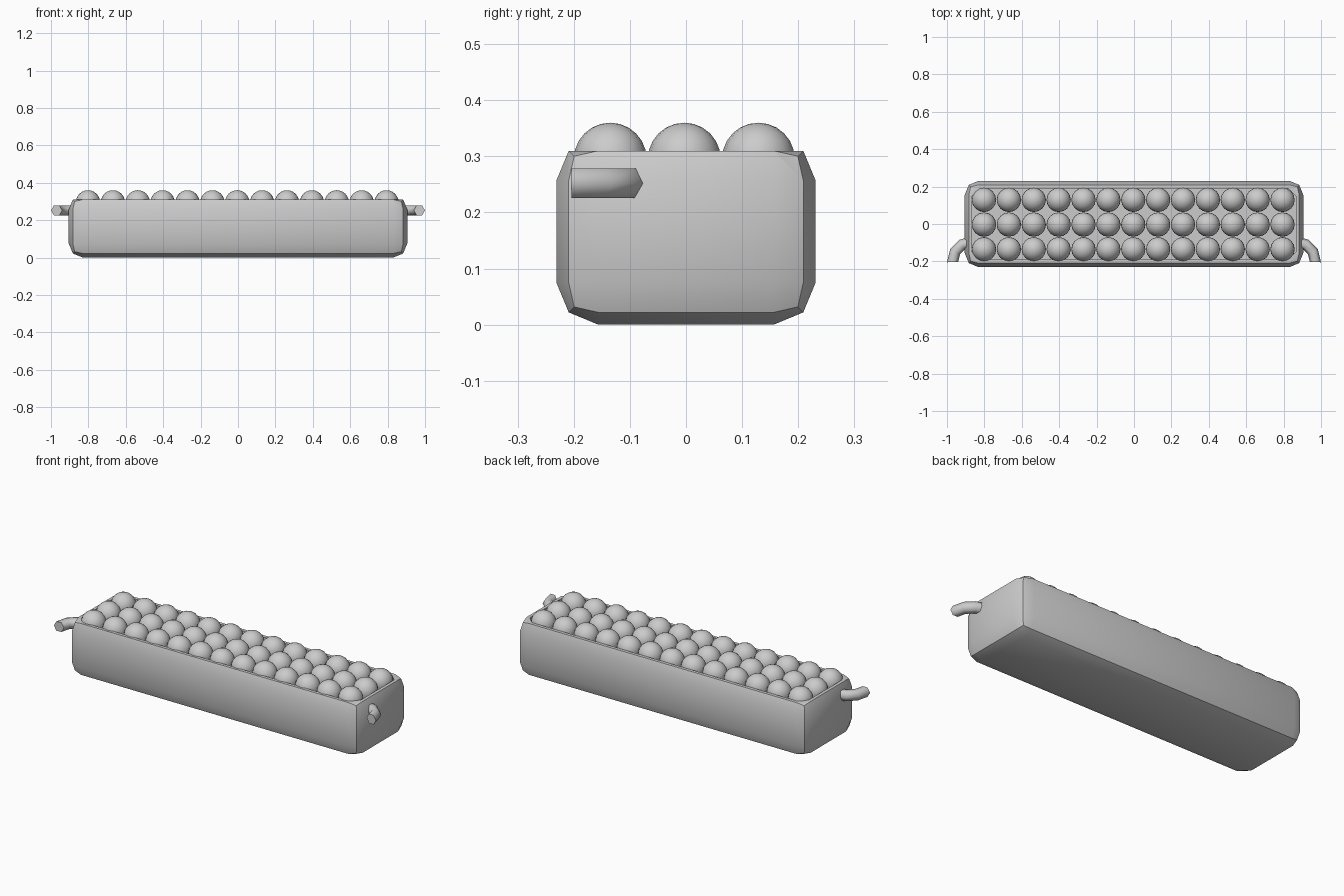
import bpy, bmesh
from math import radians, cos, sin, pi

if "Cube" in bpy.data.objects:
    bpy.data.objects.remove(bpy.data.objects["Cube"])


def finish(name, bm, angle=30):
    bmesh.ops.recalc_face_normals(bm, faces=bm.faces)
    mesh = bpy.data.meshes.new(name)
    bm.to_mesh(mesh)
    bm.free()
    obj = bpy.data.objects.new(name, mesh)
    bpy.context.collection.objects.link(obj)
    bpy.ops.object.select_all(action='DESELECT')
    obj.select_set(True)
    bpy.context.view_layer.objects.active = obj
    bpy.ops.object.shade_smooth_by_angle(angle=radians(angle))
    return obj


# Tray: bevelled box with its top sliced off and a recessed floor
bm = bmesh.new()
bmesh.ops.create_cube(bm, size=1)
for v in bm.verts:
    v.co.x *= 1.81
    v.co.y *= 0.462
    v.co.z = (v.co.z + 0.5) * 0.332
bmesh.ops.bevel(bm, geom=bm.edges[:], offset=0.075, segments=2, profile=0.5,
                affect='EDGES', clamp_overlap=True)
cut = bmesh.ops.bisect_plane(bm, geom=bm.verts[:] + bm.edges[:] + bm.faces[:],
                             plane_co=(0, 0, 0.31), plane_no=(0, 0, 1),
                             clear_outer=True)
rim = [e for e in bm.edges if e.is_boundary]
top = bmesh.ops.contextual_create(bm, geom=rim)['faces']
bmesh.ops.recalc_face_normals(bm, faces=bm.faces)
bmesh.ops.inset_region(bm, faces=top, thickness=0.018, use_even_offset=True)
floor = bmesh.ops.extrude_discrete_faces(bm, faces=top)['faces']
for v in floor[0].verts:
    v.co.z = 0.25
finish("tray", bm)

# Balls: three rows of thirteen
for row in range(3):
    for col in range(13):
        bm = bmesh.new()
        bmesh.ops.create_uvsphere(bm, u_segments=16, v_segments=12, radius=0.065)
        bmesh.ops.translate(bm, verts=bm.verts,
                            vec=(-0.802 + col * 0.133, -0.135 + row * 0.132, 0.295))
        finish(f"ball_{row + 1}_{col + 1}", bm, 40)


# Hooked handles: quarter ring of hexagonal tube on each end
def handle(name, side):
    bm = bmesh.new()
    rings = []
    for deg in (-3, 30, 60, 90):
        a = radians(deg)
        ring = []
        for k in range(6):
            t = k * pi / 3
            r = 0.101 + 0.03 * cos(t)
            ring.append(bm.verts.new((side * (0.869 + r * cos(a)),
                                      -0.198 + r * sin(a),
                                      0.252 + 0.03 * sin(t))))
        rings.append(ring)
    for a, b in zip(rings, rings[1:]):
        for k in range(6):
            bm.faces.new((a[k], a[(k + 1) % 6], b[(k + 1) % 6], b[k]))
    bm.faces.new(rings[0])
    bm.faces.new(rings[-1])
    finish(name, bm, 65)


handle("right_handle", 1)
handle("left_handle", -1)
